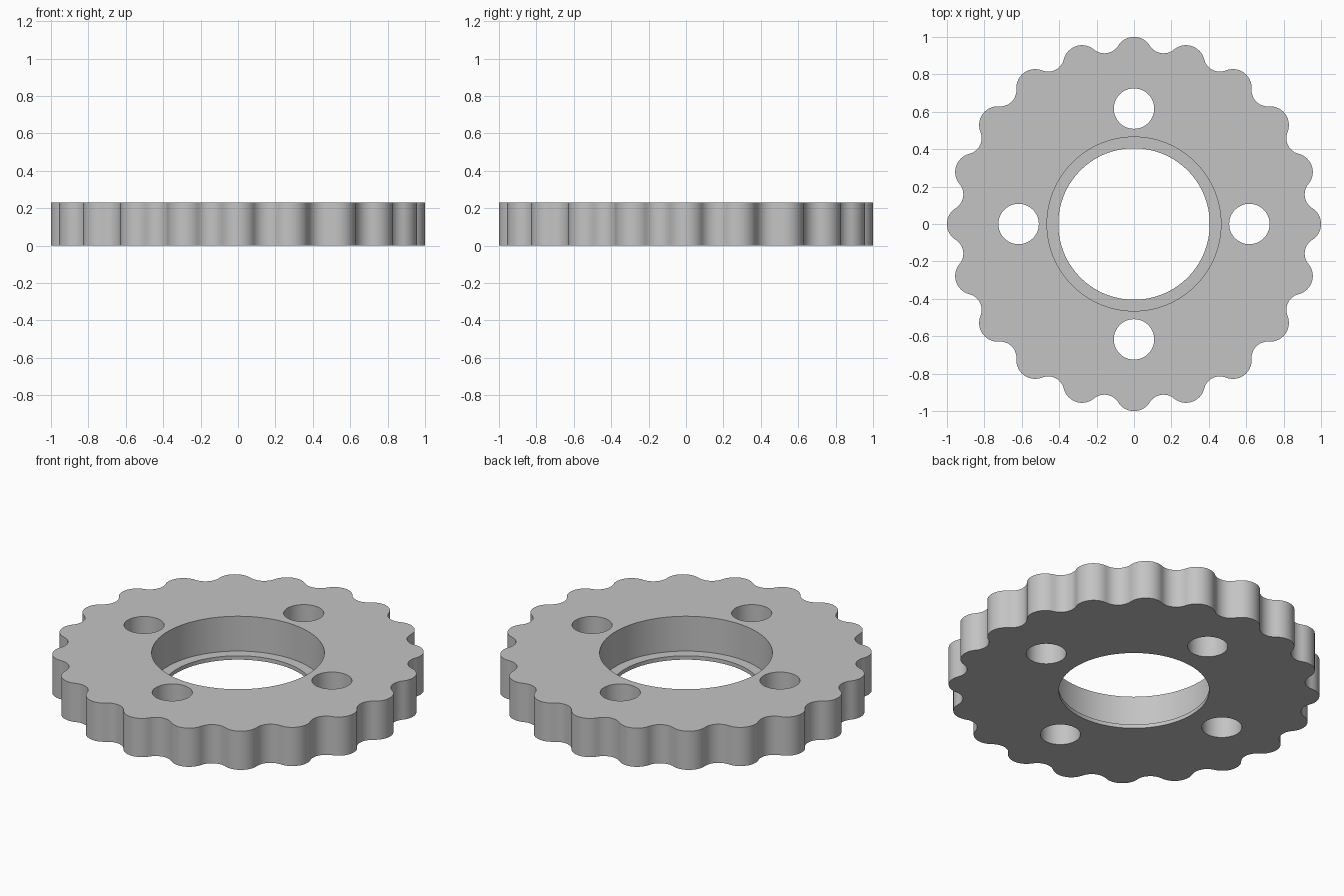
import bpy, bmesh
from math import sin, cos, pi, atan2, hypot
from mathutils import Vector

if "Cube" in bpy.data.objects:
    bpy.data.objects.remove(bpy.data.objects["Cube"], do_unlink=True)

LOBES = 20
THICK = 0.23
LOBE_CENTRE, LOBE_R = 0.9, 0.1
VALLEY_BOTTOM = 0.925
BORE_R, SEAT_R, SEAT_Z = 0.405, 0.465, 0.023
HOLE_R, HOLE_CENTRE = 0.108, 0.617

grey = bpy.data.materials.new("plain grey")
grey.use_nodes = True
colour = (0.55, 0.55, 0.55, 1)
grey.diffuse_color = colour
grey.node_tree.nodes["Principled BSDF"].inputs["Base Color"].default_value = colour


def arc(centre, radius, start, end, steps):
    return [centre + radius * Vector((cos(a), sin(a)))
            for a in (start + (end - start) * i / steps for i in range(steps))]


def scalloped_outline():
    """Round lobes joined by tangent concave valleys."""
    half = pi / LOBES
    across, along = LOBE_CENTRE * sin(half), LOBE_CENTRE * cos(half)
    gap = VALLEY_BOTTOM - along
    valley_r = (across**2 + gap**2 - LOBE_R**2) / (2 * (LOBE_R - gap))
    valley_centre = VALLEY_BOTTOM + valley_r
    sweep = atan2(valley_centre * sin(half), valley_centre * cos(half) - LOBE_CENTRE)
    points = []
    for i in range(LOBES):
        t = 2 * half * i
        lobe = LOBE_CENTRE * Vector((cos(t), sin(t)))
        points += arc(lobe, LOBE_R, t - sweep, t + sweep, 16)
        v = t + half
        valley = valley_centre * Vector((cos(v), sin(v)))
        turn = sweep - half
        points += arc(valley, valley_r, v + pi + turn, v + pi - turn, 12)
    return points


def prism(name, points, z0, z1):
    bm = bmesh.new()
    base = bm.faces.new([bm.verts.new((p.x, p.y, z0)) for p in points])
    top = bmesh.ops.extrude_face_region(bm, geom=[base])
    verts = [g for g in top["geom"] if isinstance(g, bmesh.types.BMVert)]
    bmesh.ops.translate(bm, verts=verts, vec=(0, 0, z1 - z0))
    bmesh.ops.recalc_face_normals(bm, faces=bm.faces)
    mesh = bpy.data.meshes.new(name)
    bm.to_mesh(mesh)
    bm.free()
    mesh.materials.append(grey)
    obj = bpy.data.objects.new(name, mesh)
    bpy.context.collection.objects.link(obj)
    return obj


def circle(x, y, radius, sides):
    return arc(Vector((x, y)), radius, 0, 2 * pi, sides)


# Scalloped disc
disc = prism("scalloped_disc", scalloped_outline(), 0, THICK)

# Cutters: through bore, wider seat above a thin lip, four bolt holes
cutters = [prism("bore_cutter", circle(0, 0, BORE_R, 128), -0.1, THICK + 0.2),
           prism("seat_cutter", circle(0, 0, SEAT_R, 128), SEAT_Z, THICK + 0.1)]
for i in range(4):
    a = i * pi / 2
    ring = circle(HOLE_CENTRE * cos(a), HOLE_CENTRE * sin(a), HOLE_R, 64)
    cutters.append(prism("bolt_hole_cutter", ring, -0.1, THICK + 0.1))

bpy.ops.object.select_all(action="DESELECT")
disc.select_set(True)
bpy.context.view_layer.objects.active = disc
for cutter in cutters:
    cutter.hide_render = True
    mod = disc.modifiers.new(cutter.name, "BOOLEAN")
    mod.operation = "DIFFERENCE"
    mod.solver = "EXACT"
    mod.object = cutter
    bpy.ops.object.modifier_apply(modifier=mod.name)
    bpy.data.objects.remove(cutter, do_unlink=True)

# Smooth walls with crisp rims
bpy.ops.object.shade_smooth_by_angle(angle=pi / 6)
